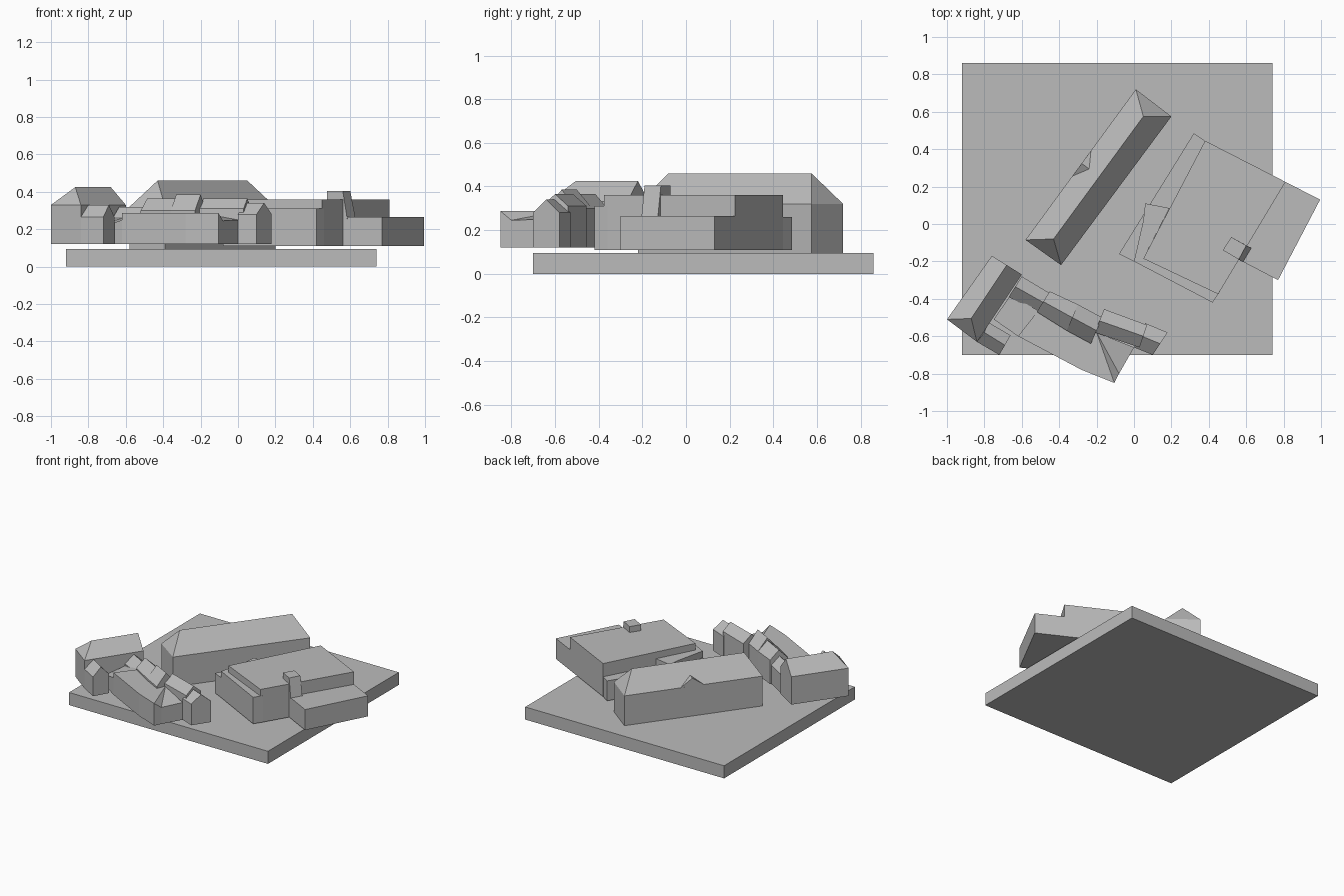
import bpy
import bmesh

cube = bpy.data.objects.get("Cube")
if cube:
    bpy.data.objects.remove(cube, do_unlink=True)

# One plain massing colour
grey = bpy.data.materials.new("model_grey")
grey.use_nodes = True
GREY = (0.5, 0.5, 0.5, 1)
grey.diffuse_color = GREY
grey.node_tree.nodes["Principled BSDF"].inputs["Base Color"].default_value = GREY


def make(name, verts, faces):
    """Flat-faced solid with outward normals."""
    bm = bmesh.new()
    vs = [bm.verts.new(v) for v in verts]
    for f in faces:
        bm.faces.new([vs[i] for i in f])
    bmesh.ops.recalc_face_normals(bm, faces=bm.faces)
    mesh = bpy.data.meshes.new(name)
    bm.to_mesh(mesh)
    bm.free()
    mesh.materials.append(grey)
    obj = bpy.data.objects.new(name, mesh)
    bpy.context.collection.objects.link(obj)
    return obj


def block(name, plan, low, high, top_plan=None):
    """Extruded footprint, optionally tapering to another plan or uneven top."""
    n = len(plan)
    highs = high if isinstance(high, (list, tuple)) else [high] * n
    verts = [(x, y, low) for x, y in plan]
    verts += [(x, y, z) for (x, y), z in zip(top_plan or plan, highs)]
    faces = [tuple(range(n)), tuple(range(n, 2 * n))]
    faces += [(i, (i + 1) % n, (i + 1) % n + n, i + n) for i in range(n)]
    return make(name, verts, faces)


def house(name, plan, ridge, low, eave, top):
    """Walls with a pitched roof; ridge starts at the edge between corners 0 and 1."""
    verts = [(x, y, z) for z in (low, eave) for x, y in plan]
    verts += [(x, y, top) for x, y in ridge]
    faces = [(i, (i + 1) % 4, (i + 1) % 4 + 4, i + 4) for i in range(4)]
    faces += [(0, 1, 2, 3), (4, 5, 8), (5, 6, 9, 8), (6, 7, 9), (7, 4, 8, 9)]
    return make(name, verts, faces)


# Ground slab
block("ground_slab", [(-.92, -.70), (.74, -.70), (.74, .86), (-.92, .86)], 0, .095)

# Long hipped hall with a small gabled dormer
house("long_hall", [(.01, .72), (.20, .575), (-.39, -.22), (-.58, -.085)],
      [(.05, .575), (-.43, -.08)], .095, .32, .46)
make("hall_dormer",
     [(-.33, .256, .32), (-.23, .392, .32), (-.28, .324, .38), (-.24, .294, .38)],
     [(0, 1, 2), (0, 2, 3), (1, 2, 3), (0, 1, 3)])

# Flat-roofed complex: tall core, lower ledges and annex
block("complex_core", [(.05, -.185), (.45, -.375), (.81, .225), (.38, .445)], .11, .36)
block("complex_front_ledge", [(0, -.20), (.42, -.42), (.46, -.36), (.05, -.17)], .11, .31)
block("complex_side_ledge",
      [(0, -.20), (.05, -.185), (.19, .085), (.06, .11), (.05, .02)], .11, .31)
block("complex_side_strip",
      [(-.08, -.16), (.05, -.225), (.40, .43), (.32, .485)], .11, .26)
block("complex_annex", [(.56, -.19), (.77, -.30), (.995, .13), (.81, .225)], .11, .265)
block("annex_stack", [(.475, -.14), (.585, -.205), (.63, -.13), (.52, -.07)], .25, .405,
      [(.475, -.14), (.56, -.19), (.60, -.115), (.52, -.07)])

# Corner house, hipped at one end, and its small gabled wing
house("corner_house", [(-.76, -.17), (-.60, -.27), (-.84, -.63), (-1, -.51)],
      [(-.68, -.22), (-.87, -.505)], .12, .33, .425)
house("corner_wing", [(-.72, -.70), (-.66, -.595), (-.78, -.525), (-.84, -.63)],
      [(-.69, -.648), (-.80, -.58)], .12, .265, .33)

# Terrace of gabled units: south edge, north edge, eave and ridge heights
terrace = [
    ((-.67, -.39), (-.50, -.48), (-.45, -.37), (-.60, -.28), .26, .32),
    ((-.52, -.47), (-.36, -.57), (-.30, -.43), (-.45, -.36), .30, .365),
    ((-.36, -.57), (-.23, -.64), (-.17, -.50), (-.30, -.43), .30, .385),
    ((-.21, -.58), (.03, -.66), (.07, -.54), (-.16, -.455), .31, .365),
    ((0, -.66), (.10, -.70), (.18, -.58), (.06, -.53), .28, .34),
]
for number, (s0, s1, n1, n0, eave, top) in enumerate(terrace, 1):
    ridge = [tuple((a + b) / 2 for a, b in zip(*pair)) for pair in ((s0, n0), (s1, n1))]
    house(f"terrace_house_{number}", [n0, s0, s1, n1], ridge, .12, eave, top)

# Low front range, its sloping east end and the link to the corner house
block("front_range",
      [(-.62, -.60), (-.28, -.78), (-.105, -.85), (-.20, -.58), (-.36, -.54), (-.51, -.46)],
      .12, .287)
make("front_range_slope",
     [(-.105, -.85, .12), (0, -.66, .12), (-.20, -.58, .12),
      (-.105, -.85, .287), (-.08, -.80, .245), (0, -.66, .25), (-.20, -.58, .287),
      (-.08, -.80, .12)],
     [(0, 7, 1, 2), (3, 4, 6), (4, 5, 6), (0, 7, 4, 3), (7, 1, 5, 4),
      (1, 2, 6, 5), (2, 0, 3, 6)])
block("range_link", [(-.75, -.51), (-.62, -.60), (-.50, -.47), (-.66, -.38)],
      .12, [.20, .25, .29, .25])
